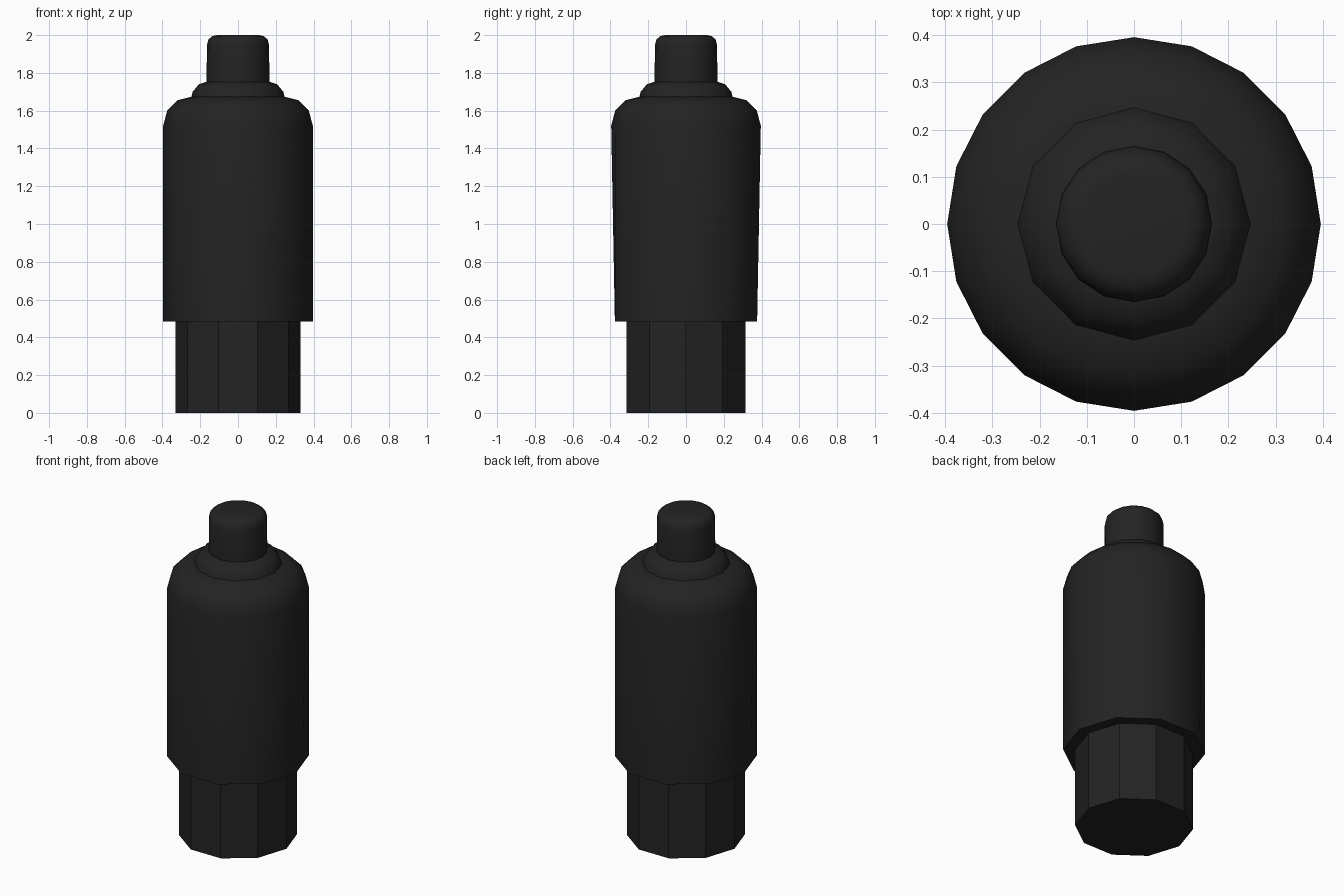
import bpy
import bmesh
from math import cos, sin, pi, radians

cube = bpy.data.objects.get("Cube")
if cube:
    bpy.data.objects.remove(cube)

black = bpy.data.materials.new("matte black")
black.use_nodes = True
colour = (0.017, 0.017, 0.017, 1)
black.diffuse_color = colour
black.node_tree.nodes["Principled BSDF"].inputs["Base Color"].default_value = colour


def lathe(name, sides, profile, smooth_angle=None, halve_first=False):
    """Spin (radius, height) points about z; halve_first flattens the
    odd vertices of the lowest ring so it has half as many sides."""
    bm = bmesh.new()
    rings = []
    for row, (radius, z) in enumerate(profile):
        ring = []
        for i in range(sides):
            a = 2 * pi * i / sides
            flat = halve_first and row == 0 and i % 2
            r = radius * cos(2 * pi / sides) if flat else radius
            ring.append(bm.verts.new((r * cos(a), r * sin(a), z)))
        rings.append(ring)
    for low, high in zip(rings, rings[1:]):
        for i in range(sides):
            j = (i + 1) % sides
            bm.faces.new((low[i], low[j], high[j], high[i]))
    bm.faces.new(rings[0][::-1])
    bm.faces.new(rings[-1])
    mesh = bpy.data.meshes.new(name)
    bm.to_mesh(mesh)
    bm.free()
    mesh.materials.append(black)
    obj = bpy.data.objects.new(name, mesh)
    bpy.context.collection.objects.link(obj)
    if smooth_angle:
        bpy.ops.object.select_all(action="DESELECT")
        obj.select_set(True)
        bpy.context.view_layer.objects.active = obj
        bpy.ops.object.shade_smooth_by_angle(angle=radians(smooth_angle))
    return obj


# Faceted grip at the bottom
lathe("base", 10, [(0.33, 0), (0.33, 0.49)])

# Main barrel: ten sided below, twenty sided at the rounded shoulder
lathe("body", 20, [(0.396, 0.485), (0.396, 1.52), (0.375, 1.6),
                   (0.32, 1.655), (0.24, 1.675)], 50, True)

# Stepped ring around the neck
lathe("collar", 12, [(0.249, 1.665), (0.24, 1.7), (0.207, 1.74),
                     (0.16, 1.755)], 50)

# Push button with a rounded rim
lathe("button", 16, [(0.166, 1.74), (0.165, 1.945), (0.157, 1.977),
                     (0.136, 1.995), (0.11, 2.0)], 50)
